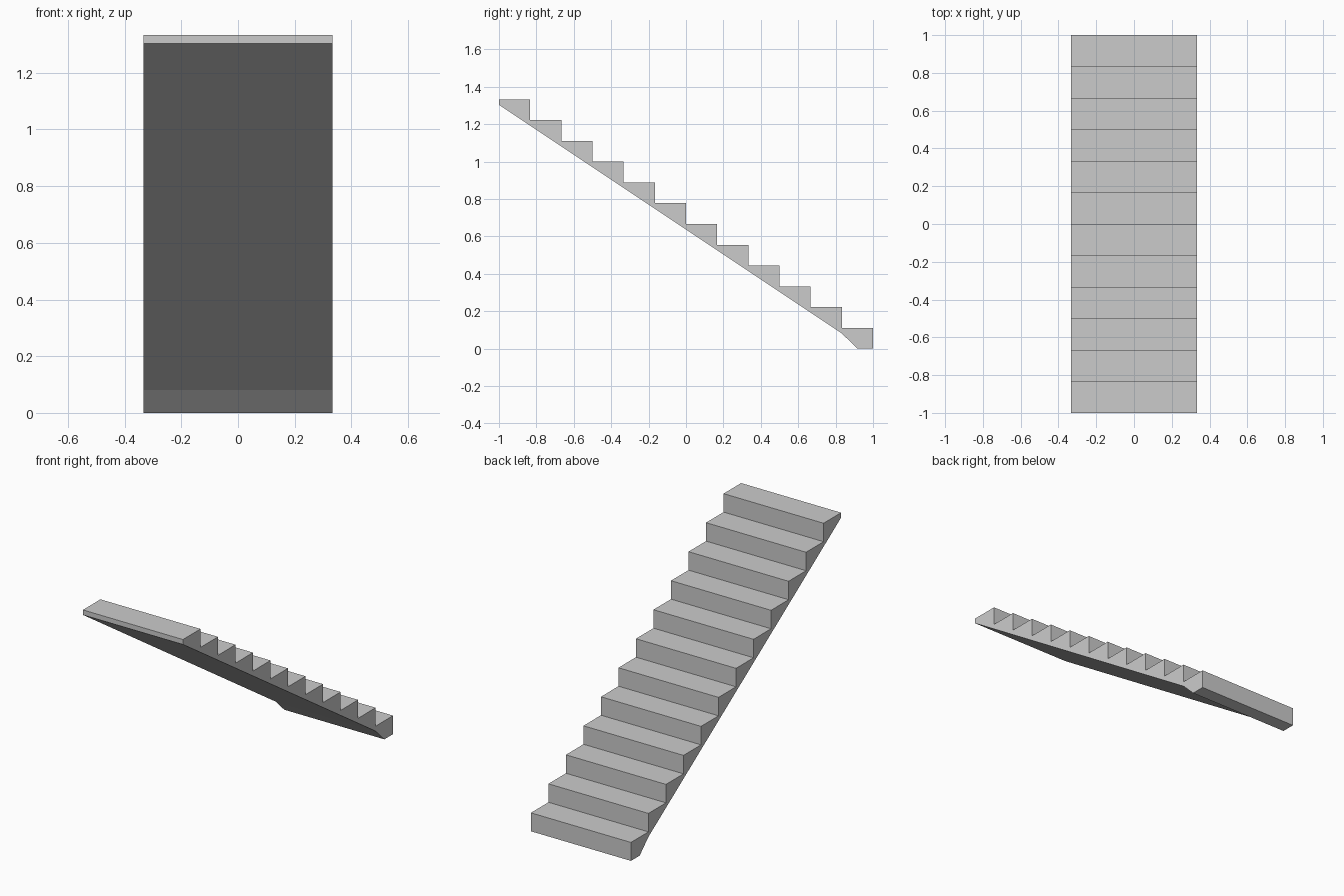
import bpy, bmesh

if "Cube" in bpy.data.objects:
    bpy.data.objects.remove(bpy.data.objects["Cube"])

STEPS = 12
RUN = 2 / STEPS
RISE = 4 / 3 / STEPS
WIDTH = 2 / 3
SLAB = 0.03   # slab thickness below the inner step corners

# Sawtooth side profile (y, z), climbing from the back (+y) to the front (-y)
profile = [(1, 0)]
for i in range(STEPS):
    z = (i + 1) * RISE
    profile += [(1 - i * RUN, z), (1 - (i + 1) * RUN, z)]

# Sloped underside, then the steeper cut that meets the floor
profile += [(-1, STEPS * RISE - SLAB), (1 - RUN, RISE - SLAB), (1 - RUN / 2, 0)]

# Extrude the profile across the width
bm = bmesh.new()
side = bm.faces.new([bm.verts.new((-WIDTH / 2, y, z)) for y, z in profile])
ext = bmesh.ops.extrude_face_region(bm, geom=[side], use_keep_orig=True)
verts = [v for v in ext["geom"] if isinstance(v, bmesh.types.BMVert)]
bmesh.ops.translate(bm, verts=verts, vec=(WIDTH, 0, 0))
bmesh.ops.recalc_face_normals(bm, faces=bm.faces)

mesh = bpy.data.meshes.new("staircase")
bm.to_mesh(mesh)
bm.free()
bpy.context.collection.objects.link(bpy.data.objects.new("staircase", mesh))
